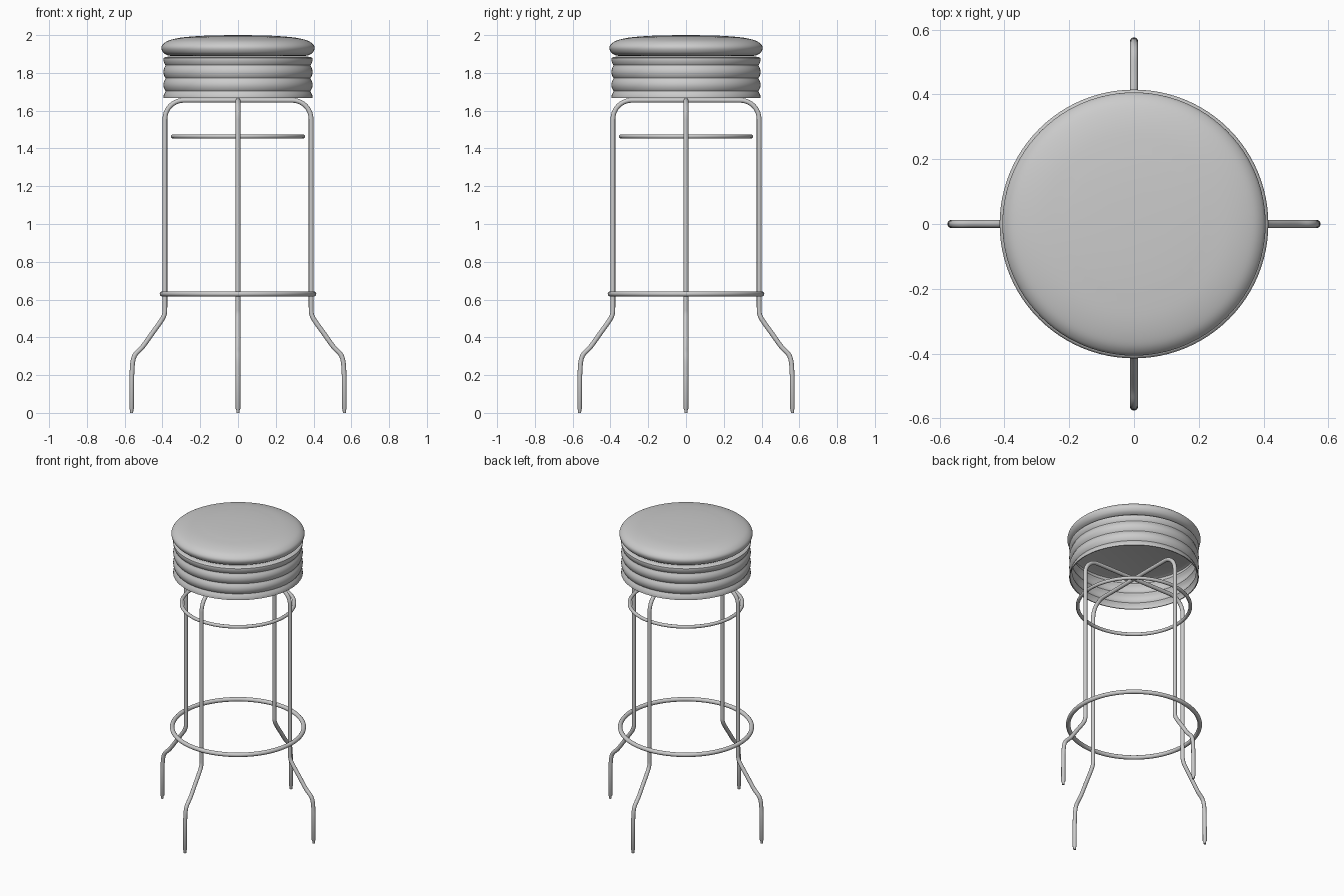
import bpy, bmesh, math
from mathutils import Vector

cube = bpy.data.objects.get("Cube")
if cube:
    bpy.data.objects.remove(cube, do_unlink=True)

grey = bpy.data.materials.new("plain grey")
grey.use_nodes = True
grey.diffuse_color = (0.6, 0.6, 0.6, 1)
grey.node_tree.nodes["Principled BSDF"].inputs["Base Color"].default_value = (0.6, 0.6, 0.6, 1)


def finish(name, bm, angle=40):
    mesh = bpy.data.meshes.new(name)
    bm.to_mesh(mesh)
    bm.free()
    mesh.materials.append(grey)
    obj = bpy.data.objects.new(name, mesh)
    bpy.context.collection.objects.link(obj)
    bpy.ops.object.select_all(action='DESELECT')
    obj.select_set(True)
    bpy.context.view_layer.objects.active = obj
    bpy.ops.object.shade_smooth_by_angle(angle=math.radians(angle))
    return obj


def smooth_path(points, steps=5):
    """Catmull-Rom curve through the points."""
    pts = [Vector(p) for p in points]
    pts = [2 * pts[0] - pts[1]] + pts + [2 * pts[-1] - pts[-2]]
    out = []
    for a, b, c, d in zip(pts, pts[1:], pts[2:], pts[3:]):
        for i in range(steps):
            t = i / steps
            out.append(0.5 * (2 * b + (c - a) * t + (2 * a - 5 * b + 4 * c - d) * t * t
                              + (3 * b - a - 3 * c + d) * t ** 3))
    return out + [pts[-2]]


def lathe(name, profile, closed=False, sides=96):
    """Spin an (r, z) profile about the z axis."""
    bm = bmesh.new()
    verts = [bm.verts.new((r, 0, z)) for r, z in profile]
    pairs = list(zip(verts, verts[1:] + verts[:1] if closed else verts[1:]))
    edges = [bm.edges.new(p) for p in pairs]
    bmesh.ops.spin(bm, geom=verts + edges, axis=(0, 0, 1), cent=(0, 0, 0),
                   angle=math.tau, steps=sides, use_duplicate=False)
    bmesh.ops.remove_doubles(bm, verts=bm.verts, dist=0.0002)
    bmesh.ops.recalc_face_normals(bm, faces=bm.faces)
    return finish(name, bm)


def ring(name, radius, z, tube):
    circle = [(radius + tube * math.cos(math.tau * i / 16),
               z + tube * math.sin(math.tau * i / 16)) for i in range(16)]
    return lathe(name, circle, closed=True)


def leg(name, path, angle, sides=16):
    """Sweep a round tube along an (r, z, tube radius) path, turned about z."""
    bm = bmesh.new()
    rows = []
    for i, p in enumerate(path):
        ahead = path[min(i + 1, len(path) - 1)] - path[max(i - 1, 0)]
        side = Vector((-ahead.y, ahead.x)).normalized()
        row = []
        for k in range(sides):
            a = math.tau * k / sides
            u, v = p.z * math.cos(a), p.z * math.sin(a)
            r, z = p.x + side.x * u, max(0, p.y + side.y * u)
            row.append(bm.verts.new((r * math.cos(angle) - v * math.sin(angle),
                                     r * math.sin(angle) + v * math.cos(angle), z)))
        rows.append(row)
    for a, b in zip(rows, rows[1:]):
        for k in range(sides):
            n = (k + 1) % sides
            bm.faces.new((a[k], a[n], b[n], b[k]))
    bm.faces.new(rows[0])
    bm.faces.new(rows[-1])
    bmesh.ops.recalc_face_normals(bm, faces=bm.faces)
    return finish(name, bm, 50)


# Padded seat: gently domed top, rounded rim, flat underside
rim = smooth_path([(0.2, 1.996), (0.3, 1.987), (0.365, 1.972), (0.396, 1.953), (0.406, 1.932),
                   (0.396, 1.908), (0.375, 1.894), (0.355, 1.89)])
lathe("seat_cushion", [(0, 2.0), (0.1, 1.999)] + [tuple(p) for p in rim] + [(0, 1.89)])

# Ribbed skirt: thin open band with a closed top
low, high, rib = 1.667, 1.878, 0.068
outer = []
for i in range(41):
    z = high - (high - low) * i / 40
    swell = abs(math.cos(math.pi * (z - 1.873) / rib)) ** 0.8
    outer.append((0.382 + 0.013 * swell, z))
inner = [(r - 0.006, z) for r, z in reversed(outer[2:])]
lathe("ribbed_skirt", [(0, 1.886), (0.37, 1.886), (0.386, 1.884)] + outer + inner
      + [(0.37, 1.874), (0, 1.874)])

# Four bent legs meeting under the seat, each with a narrow foot tip
T = 0.0125
bend = [(0.387 - 0.1 * (1 - math.cos(a)), 1.555 + 0.1 * math.sin(a))
        for a in [math.pi / 2 * (1 - i / 10) for i in range(11)]]
shin = smooth_path([(0.387, 0.56), (0.389, 0.525), (0.405, 0.49), (0.455, 0.42), (0.505, 0.35),
                    (0.543, 0.31), (0.557, 0.27), (0.562, 0.2)])
centre_line = [(0, 1.655)] + bend + [tuple(p) for p in shin] + [(0.563, 0.022)]
leg_path = [Vector((r, z, T)) for r, z in centre_line]
leg_path += [Vector((0.563, 0.016, 0.009)), Vector((0.563, 0, 0.008))]
for name, turn in (("left", 0), ("back", 1), ("right", 2), ("front", 3)):
    leg(name + "_leg", leg_path, turn * math.pi / 2)

# Bracing ring and foot ring
ring("upper_ring", 0.344, 1.464, 0.011)
ring("foot_ring", 0.401, 0.63, 0.0135)
